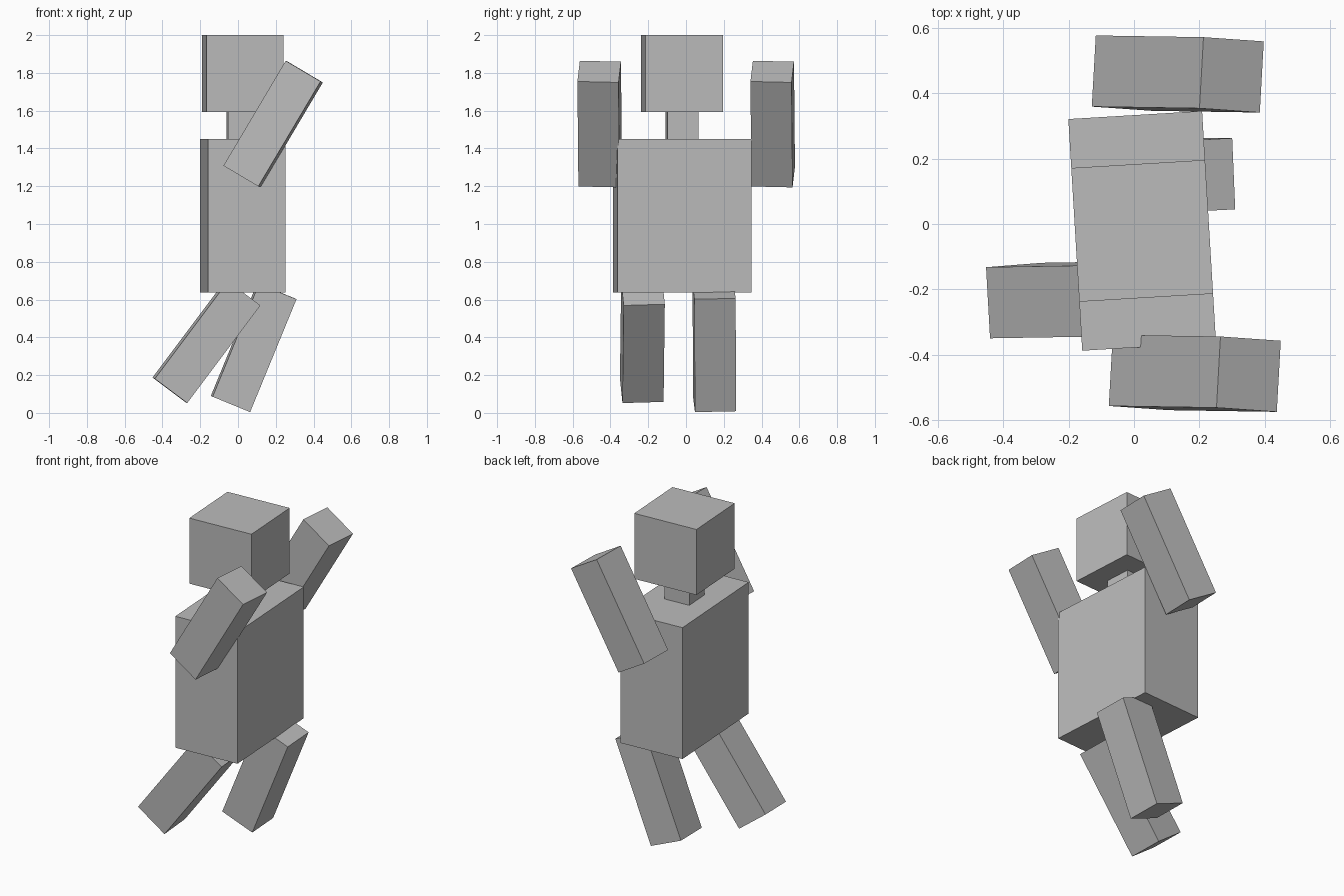
import bpy
from mathutils import Matrix, Vector

cube = bpy.data.objects.get("Cube")
if cube:
    bpy.data.objects.remove(cube, do_unlink=True)

# Single plain grey
grey = bpy.data.materials.new("light grey")
grey.use_nodes = True
grey.diffuse_color = (0.5, 0.5, 0.5, 1)
grey.node_tree.nodes["Principled BSDF"].inputs["Base Color"].default_value = (0.5, 0.5, 0.5, 1)


def block(name, centre, size, up=(0, 0, 1), side=(0, 1, 0)):
    """Box whose local z follows 'up' and local y follows 'side'."""
    z = Vector(up).normalized()
    y = Vector(side)
    y = (y - z * y.dot(z)).normalized()
    x = y.cross(z)
    bpy.ops.mesh.primitive_cube_add(size=1)
    obj = bpy.context.object
    obj.name = name
    obj.data.materials.append(grey)
    turn = Matrix((x, y, z)).transposed().to_4x4()
    obj.matrix_world = Matrix.Translation(centre) @ turn @ Matrix.Diagonal((*size, 1))
    return obj


# Upright body, turned slightly about the vertical
TURN = (-0.06, 1, 0)
MID_X, MID_Y = 0.025, -0.021
for name, width, depth, low, high in (
    ("torso", 0.41, 0.71, 0.637, 1.451),
    ("neck", 0.164, 0.164, 1.45, 1.595),
    ("head", 0.41, 0.41, 1.594, 2.0),
):
    block(name, (MID_X, MID_Y, (low + high) / 2), (width, depth, high - low), side=TURN)

# Limbs: equal blocks, each swung forwards or backwards
LIMB = (0.215, 0.218, 0.646)
ARM_UP, ARM_SIDE = (0.51, -0.008, 0.86), (0.056, 1, -0.024)
block("right_arm", (0.186, -0.457, 1.529), LIMB, ARM_UP, ARM_SIDE)
block("left_arm", (0.134, 0.459, 1.529), LIMB, ARM_UP, ARM_SIDE)
block("right_leg", (-0.167, -0.231, 0.378), LIMB, (0.6, 0.01, 0.8), (-0.056, 1, 0.03))
block("left_leg", (0.083, 0.15, 0.346), LIMB, (0.38, -0.004, 0.925), (-0.042, 1, 0.022))
